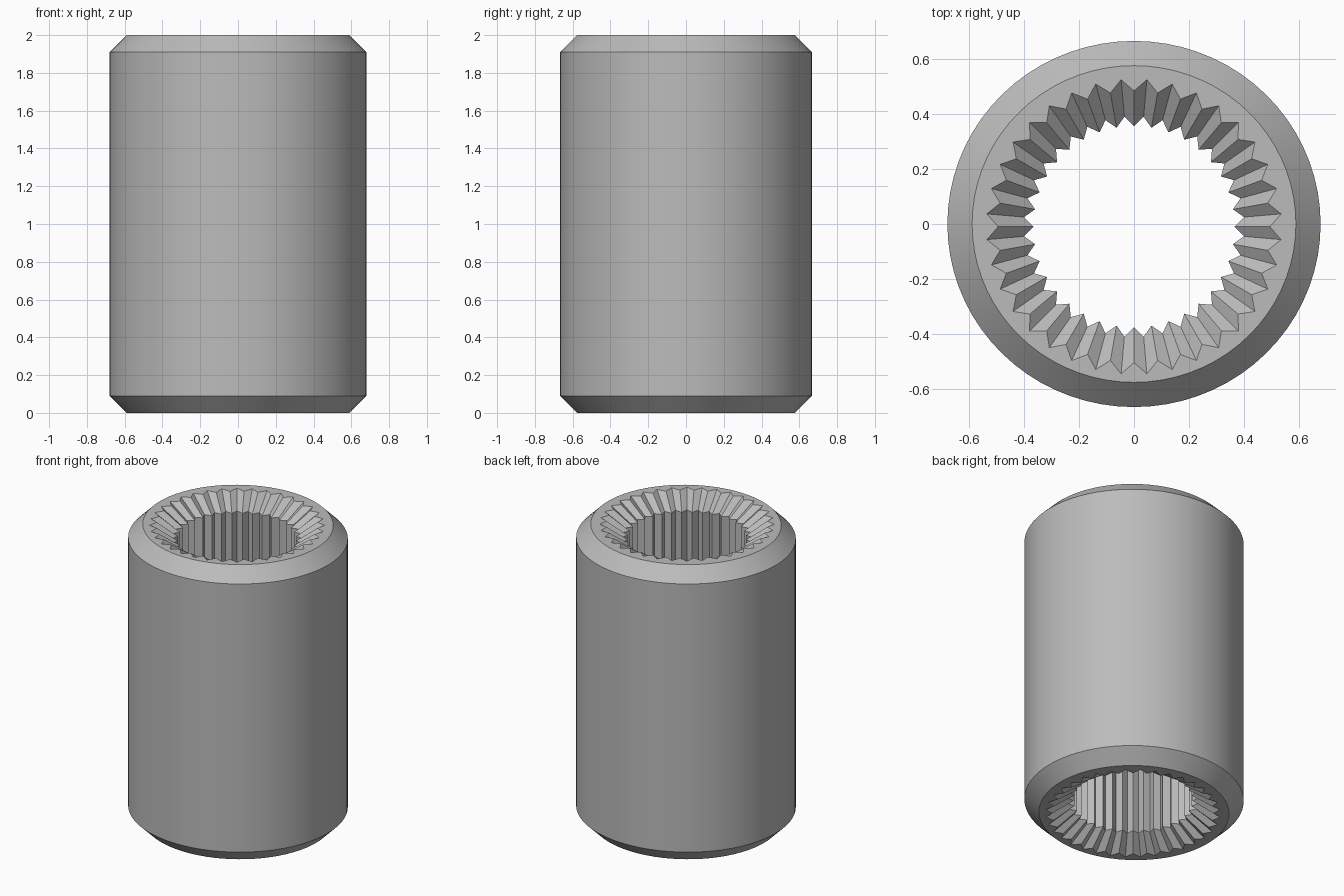
import bpy, bmesh
from math import cos, sin, pi

if "Cube" in bpy.data.objects:
    bpy.data.objects.remove(bpy.data.objects["Cube"])

TEETH = 36
N = TEETH * 2          # two points per tooth: valley, tip
H, CH = 2.0, 0.09      # height and chamfer depth


def oval(rx, ry, z):
    return [(rx * cos(2 * pi * i / N), ry * sin(2 * pi * i / N), z) for i in range(N)]


def star(r_in, r_out, z):
    # toothed ring, set very slightly off centre
    pts = []
    for i in range(N):
        r = r_out if i % 2 else r_in
        a = 2 * pi * i / N
        pts.append((r * cos(a), r * sin(a) - 0.01, z))
    return pts


# closed section: outside of the sleeve, then down through the toothed bore
rings = [
    oval(0.59, 0.577, 0),
    oval(0.68, 0.667, CH),
    oval(0.68, 0.667, H - CH),
    oval(0.59, 0.577, H),
    star(0.495, 0.538, H),
    star(0.366, 0.402, H - CH),
    star(0.366, 0.402, CH),
    star(0.495, 0.538, 0),
]

bm = bmesh.new()
loops = [[bm.verts.new(p) for p in ring] for ring in rings]
for k, a in enumerate(loops):
    b = loops[(k + 1) % len(loops)]
    for i in range(N):
        j = (i + 1) % N
        bm.faces.new((a[i], a[j], b[j], b[i]))
bmesh.ops.recalc_face_normals(bm, faces=bm.faces)
mesh = bpy.data.meshes.new("splined_sleeve")
bm.to_mesh(mesh)
bm.free()

sleeve = bpy.data.objects.new("splined_sleeve", mesh)
bpy.context.collection.objects.link(sleeve)
steel = bpy.data.materials.new("grey metal")
steel.diffuse_color = (0.5, 0.5, 0.5, 1)
steel.use_nodes = True
steel.node_tree.nodes["Principled BSDF"].inputs["Base Color"].default_value = steel.diffuse_color
mesh.materials.append(steel)

# smooth outer wall, crisp chamfers and teeth
bpy.context.view_layer.objects.active = sleeve
sleeve.select_set(True)
bpy.ops.object.shade_smooth_by_angle(angle=pi / 9)
